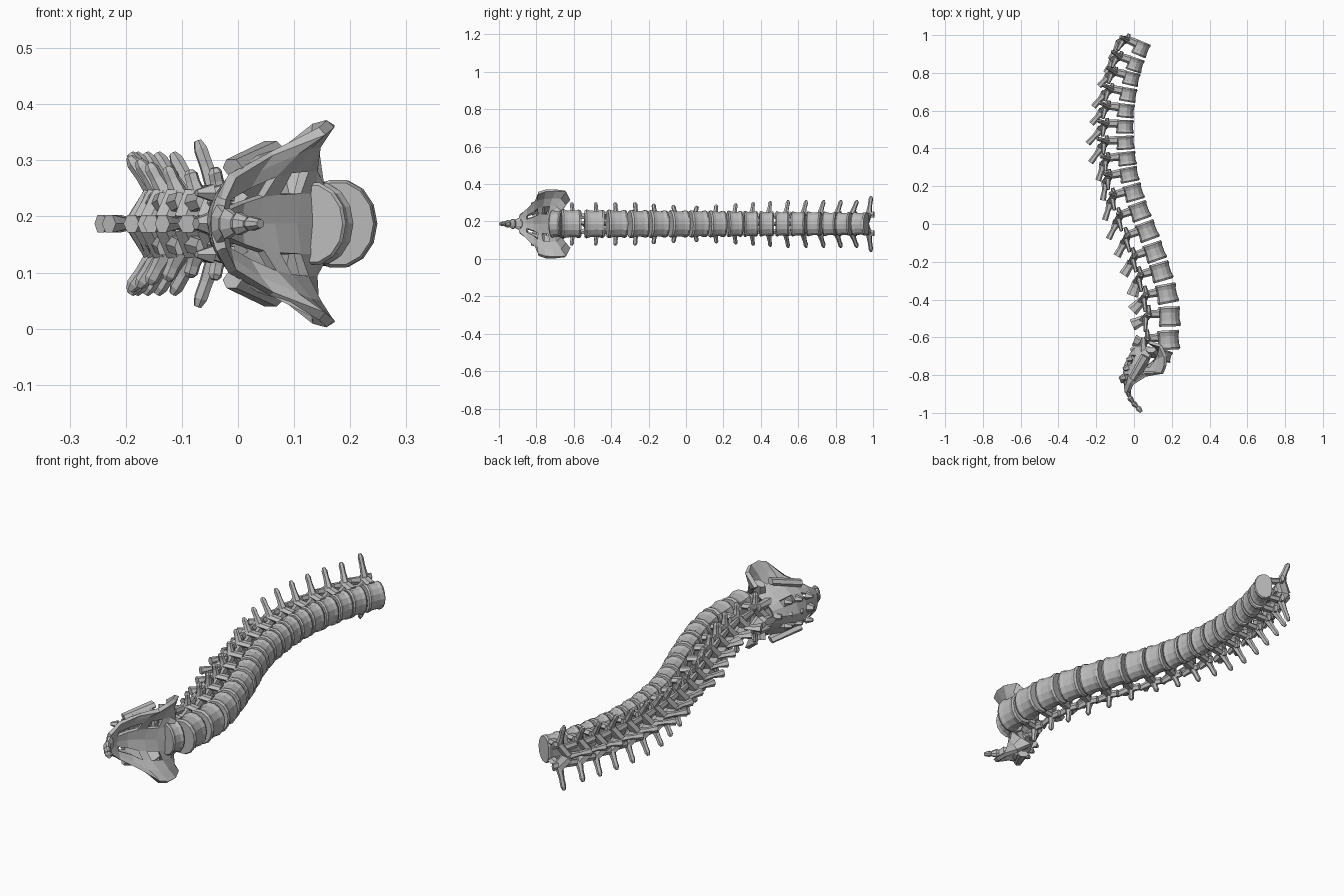
import bpy, bmesh, math
from mathutils import Vector

cube = bpy.data.objects.get("Cube")
if cube:
    bpy.data.objects.remove(cube)

MID = 0.187  # height of the mirror plane
bone = bpy.data.materials.new("bone_grey")
bone.use_nodes = True
bone.diffuse_color = (0.5, 0.5, 0.5, 1)
bone.node_tree.nodes["Principled BSDF"].inputs["Base Color"].default_value = (0.5, 0.5, 0.5, 1)


def finish(bm, name):
    bmesh.ops.recalc_face_normals(bm, faces=bm.faces[:])
    mesh = bpy.data.meshes.new(name)
    bm.to_mesh(mesh)
    bm.free()
    mesh.materials.append(bone)
    obj = bpy.data.objects.new(name, mesh)
    bpy.context.collection.objects.link(obj)
    return obj


def skin(bm, rings):
    """Bridge a list of point rings and cap both ends."""
    rows = [[bm.verts.new(p) for p in ring] for ring in rings]
    n = len(rows[0])
    for a, b in zip(rows, rows[1:]):
        for i in range(n):
            j = (i + 1) % n
            bm.faces.new((a[i], a[j], b[j], b[i]))
    bm.faces.new(rows[0])
    bm.faces.new(rows[-1])


def strut(bm, path, side, sides=6):
    """Bony process along path of (point, width along side, height)."""
    rings = []
    direction = (path[-1][0] - path[0][0]).normalized()
    u = (side - direction * side.dot(direction)).normalized()
    v = direction.cross(u)
    for p, w, h in path:
        ring = []
        for k in range(sides):
            t = math.tau * (k + 0.5) / sides
            ring.append(p + u * w / 2 * math.cos(t) + v * h / 2 * math.sin(t))
        rings.append(ring)
    skin(bm, rings)


def body(bm, place, depth, width, height):
    """Waisted vertebral body with a flattened back."""
    rings = []
    for a, s in ((-.5, .93), (-.4, 1), (-.2, .92), (.2, .9), (.4, .98), (.5, .92)):
        ring = []
        for k in range(14):
            t = math.tau * k / 14
            f = max(math.cos(t), -.78)
            ring.append(place(f * depth / 2 * s, a * height, math.sin(t) * width / 2 * s))
        rings.append(ring)
    skin(bm, rings)


# Front edge of each body, its level, and the tip of its spinous process
FRONT = [.08, .05, .03, .015, .003, 0, .003, .013, .025, .05, .083, .125, .165, .2, .232, .247, .243]
LEVEL = [.93, .845, .77, .685, .6, .515, .43, .345, .26, .165, .065, -.04, -.15, -.255, -.37, -.49, -.615]
TIP_X = [-.125, -.15, -.185, -.215, -.225, -.245, -.23, -.19, -.165, -.155, -.135, -.09, -.055, -.01, -.01, -.01, 0]
TIP_Y = [.87, .8, .73, .62, .53, .425, .325, .23, .125, .02, -.08, -.17, -.27, -.38, -.46, -.535, -.615]
N = len(LEVEL)
depths = [.095 + .04 * i / (N - 1) for i in range(N)]
centres = [Vector((FRONT[i] - depths[i] / 2, LEVEL[i], MID)) for i in range(N)]
line = [Vector((.072, 1.01, MID))] + centres + [Vector((.195, -.73, MID))]
Z = Vector((0, 0, 1))

for i, c in enumerate(centres):
    low = i / (N - 1)
    lumbar = max(0, min(1, (i - 10) / 3))
    up = (line[i] - line[i + 2]).normalized()
    fwd = Vector((up.y, -up.x, 0))
    gap = (line[i] - line[i + 2]).length / 2
    D, W = depths[i], .13 + .03 * low

    def place(f, a, z):
        return c + fwd * f + up * a + Z * z

    bm = bmesh.new()
    body(bm, place, D, W, gap * .86)
    back = -D / 2
    hub = place(back - .062, -.012, 0)
    tip = Vector((TIP_X[i], TIP_Y[i], MID))
    thick = .03 + .03 * lumbar
    # spinous process, blade-like in the lower back
    strut(bm, [(hub, .03, .05), (hub.lerp(tip, .5), .02, thick * .9),
               (hub.lerp(tip, .88), .032, thick * 1.05), (tip, .036, thick)], Z)
    for s in (-1, 1):
        root = place(back - .035, .016, s * .048)
        # pedicle and lamina
        strut(bm, [(place(back + .02, .016, s * .042), .026, .045), (root, .028, .04)], Z)
        strut(bm, [(root, .03, .055), (hub, .03, .06)], up)
        # upper and lower joint facets
        strut(bm, [(root, .034, .03), (place(back - .035, gap * .52, s * .05), .036, .018)], Z)
        strut(bm, [(place(back - .052, 0, s * .036), .036, .03),
                   (place(back - .058, -gap * .62, s * .042), .032, .018)], Z)
        # transverse process, longest and raised on the top vertebra
        if i == 0:
            end = Vector((-.072, .99, MID + s * .148))
        elif lumbar > 0:
            end = place(back - .035 - .02 * (1 - lumbar), .01, s * (.092 + .023 * lumbar))
        else:
            end = place(back - .085 + .04 * max(0, i - 6) / 4, .03, s * (.125 - .03 * max(0, i - 5) / 5))
        strut(bm, [(root, .034, .036), (root.lerp(end, .55), .022, .026),
                   (root.lerp(end, .85), .024, .026), (end, .012, .014)], up)
    finish(bm, "vertebra_%02d" % (i + 1))


def shell(name, rows, columns, holes, thickness):
    """Curved plate: rows hold centre x, y, half width, edge x, y."""
    bm = bmesh.new()
    us = [-u for u in reversed(columns)] + [0] + columns
    grid = []
    for cx, cy, w, ex, ey in rows:
        grid.append([bm.verts.new((cx + (ex - cx) * abs(u) ** 2, cy + (ey - cy) * abs(u) ** 2,
                                   MID + u * w)) for u in us])
    m = len(us) - 1
    for r in range(len(grid) - 1):
        for k in range(m):
            if (r, min(k, m - 1 - k)) in holes:
                continue
            bm.faces.new((grid[r][k], grid[r][k + 1], grid[r + 1][k + 1], grid[r + 1][k]))
    obj = finish(bm, name)
    mod = obj.modifiers.new("thickness", 'SOLIDIFY')
    mod.thickness = thickness
    mod.offset = 0
    return obj


# Sacrum: hollow front with flared wings and paired openings, tapering to the tail
shell("sacrum_front", [
    (.17, -.68, .13, .08, -.625),
    (.13, -.71, .175, .14, -.645),
    (.10, -.735, .18, .165, -.70),
    (.06, -.765, .178, .165, -.75),
    (.03, -.785, .165, .15, -.79),
    (.0, -.81, .125, .06, -.80),
    (-.025, -.85, .085, -.01, -.845),
    (-.035, -.89, .045, -.03, -.89),
], [.3, .53, .78, 1], {(2, 2), (4, 2), (5, 2)}, .018)

# Rear wall of the sacrum
shell("sacrum_back", [
    (.01, -.65, .07, .09, -.655),
    (-.02, -.70, .10, .09, -.69),
    (-.045, -.75, .125, .07, -.74),
    (-.05, -.80, .115, .04, -.79),
    (-.045, -.85, .08, -.01, -.84),
    (-.04, -.89, .045, -.03, -.89),
], [.35, .55, .8, 1], {(1, 2), (3, 2)}, .018)

# Top endplate block of the sacrum
bm = bmesh.new()
axis = Vector((.3, .95, 0)).normalized()
ahead = Vector((axis.y, -axis.x, 0))
base = Vector((.14, -.69, MID))
body(bm, lambda f, a, z: base + ahead * f + axis * a + Z * z, .125, .15, .06)
finish(bm, "sacrum_body")

# Wing roots, joint facets and rear crest
bm = bmesh.new()
for s in (-1, 1):
    side = Z * s
    strut(bm, [(Vector((.11, -.69, MID)) + side * .05, .05, .07),
               (Vector((.09, -.665, MID)) + side * .13, .035, .06)], Vector((0, 1, 0)))
    strut(bm, [(Vector((.05, -.68, MID)) + side * .055, .04, .05),
               (Vector((.05, -.60, MID)) + side * .055, .035, .025)], Z)
    strut(bm, [(Vector((-.01, -.82, MID)) + side * .1, .035, .04),
               (Vector((.06, -.70, MID)) + side * .135, .03, .05)], Z)
    for k in range(3):
        p = Vector((-.01 - .018 * k, -.71 - .05 * k, MID)) + side * .055
        strut(bm, [(p, .035, .04), (p + Vector((-.028, -.01, 0)), .012, .02)], Z)
for k in range(4):
    p = Vector((.015 - .02 * k, -.665 - .05 * k, MID))
    strut(bm, [(p, .05, .055), (p + Vector((-.03, -.012, 0)), .022, .035)], Z)
finish(bm, "sacrum_ridges")

# Tailbone: a chain of shrinking segments
bm = bmesh.new()
tail = [Vector((-.035, -.875, MID)), Vector((-.025, -.915, MID)), Vector((-.005, -.945, MID)),
        Vector((.018, -.97, MID)), Vector((.04, -.995, MID))]
for k, (a, b) in enumerate(zip(tail, tail[1:])):
    w = .075 - .016 * k
    strut(bm, [(a, w * .7, .026), (a.lerp(b, .3), w, .034), (b, w * .6, .018)], Z, 8)
finish(bm, "tailbone")
